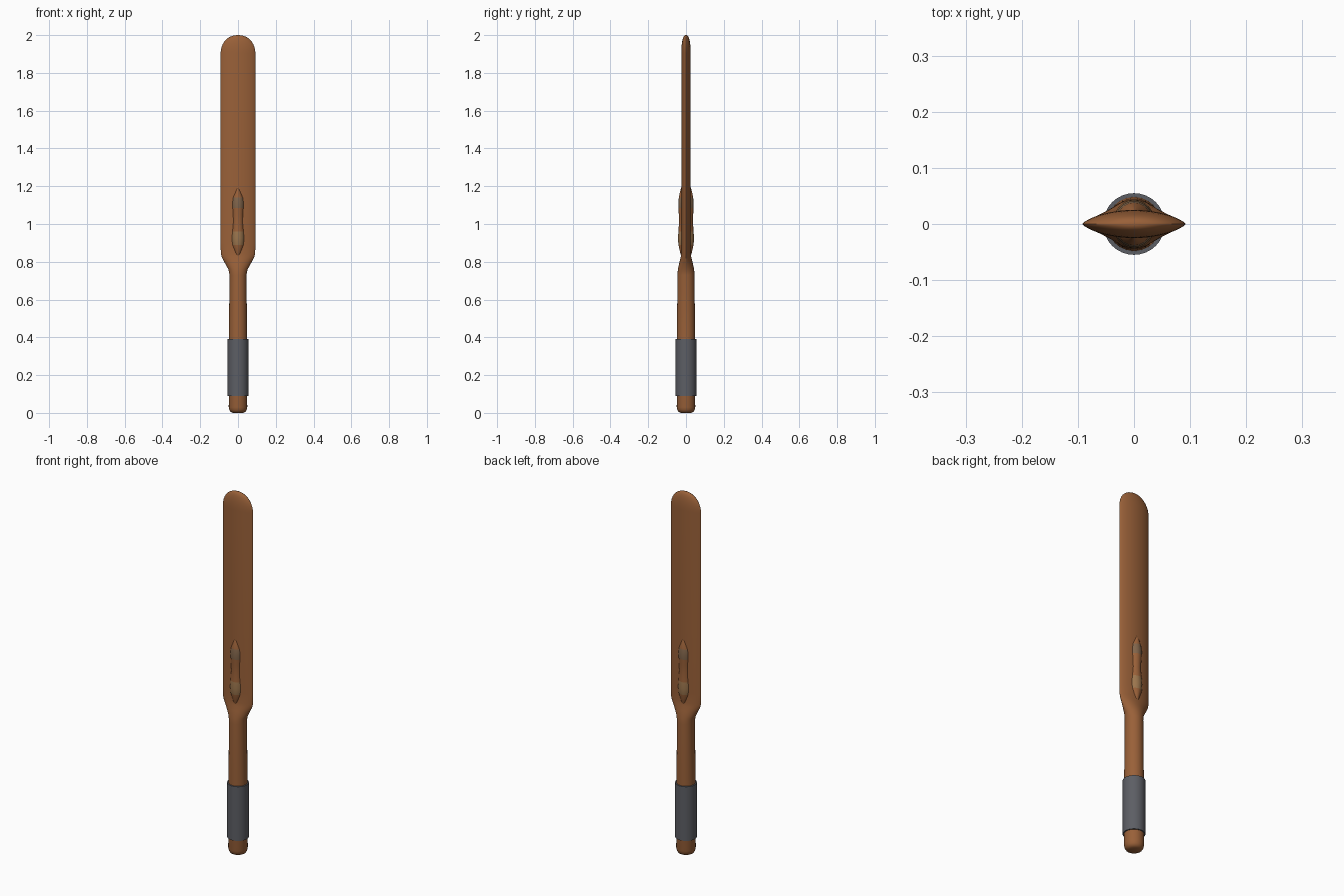
import bpy, bmesh, math

if "Cube" in bpy.data.objects:
    bpy.data.objects.remove(bpy.data.objects["Cube"])


def mat(name, rgb):
    m = bpy.data.materials.new(name)
    m.diffuse_color = (*rgb, 1)
    m.use_nodes = True
    m.node_tree.nodes["Principled BSDF"].inputs["Base Color"].default_value = m.diffuse_color
    return m


WOOD = mat("brown wood", (0.32, 0.118, 0.040))
GRIP = mat("grey wrap", (0.108, 0.112, 0.128))
TAN = mat("tan inlay", (0.33, 0.18, 0.075))
TAUPE = mat("taupe inlay", (0.22, 0.13, 0.07))


def loft(name, sections, mats, sides=32, rule=None, angle=40):
    """Skin sections (z, half width x, half depth y, lens power)."""
    bm = bmesh.new()
    rings = []
    for z, w, d, p in sections:
        ring = []
        for i in range(sides):
            a = 2 * math.pi * i / sides
            s = math.sin(a)
            ring.append(bm.verts.new((w * math.cos(a), d * math.copysign(abs(s) ** p, s), z)))
        rings.append(ring)
    for a, b in zip(rings, rings[1:]):
        for i in range(sides):
            j = (i + 1) % sides
            bm.faces.new((a[i], a[j], b[j], b[i]))
    bm.faces.new(rings[0][::-1])
    bm.faces.new(rings[-1])
    bmesh.ops.recalc_face_normals(bm, faces=bm.faces[:])
    if rule:
        for f in bm.faces:
            f.material_index = rule(f.calc_center_median().z)
    me = bpy.data.meshes.new(name)
    bm.to_mesh(me)
    bm.free()
    for m in mats:
        me.materials.append(m)
    ob = bpy.data.objects.new(name, me)
    bpy.context.collection.objects.link(ob)
    bpy.ops.object.select_all(action='DESELECT')
    ob.select_set(True)
    bpy.context.view_layer.objects.active = ob
    bpy.ops.object.shade_smooth_by_angle(angle=math.radians(angle))
    return ob


# Handle, shoulders and lens-shaped blade in one body
body = [(0.0, 0.028, 0.028, 1), (0.006, 0.040, 0.040, 1), (0.016, 0.046, 0.046, 1),
        (0.03, 0.049, 0.049, 1), (0.39, 0.048, 0.048, 1), (0.73, 0.045, 0.045, 1),
        (0.76, 0.051, 0.043, 1.08), (0.80, 0.073, 0.034, 1.3), (0.825, 0.086, 0.028, 1.45),
        (0.845, 0.091, 0.025, 1.5), (0.90, 0.092, 0.025, 1.5), (1.905, 0.092, 0.025, 1.5)]
# Rounded blade tip
for k in range(1, 10):
    t = math.radians(min(10 * k, 88))
    c = math.cos(t)
    body.append((1.905 + 0.095 * math.sin(t), 0.092 * c ** 0.9, 0.025 * c ** 0.8, 1.5 - 0.04 * k))
body[-1] = (2.0, body[-1][1], body[-1][2], body[-1][3])
loft("paddle_body", body, [WOOD], 40)

# Sleeve wrapped round the handle
loft("grip_sleeve", [(0.09, 0.055, 0.055, 1), (0.39, 0.055, 0.055, 1)], [GRIP])

# Raised wavy ridge showing on both blade faces, with two inlaid bands
ridge = [(0.82, 0.004, 0.022, 1), (0.845, 0.020, 0.030, 1), (0.89, 0.036, 0.040, 1),
         (0.925, 0.038, 0.043, 1), (0.96, 0.036, 0.040, 1), (1.01, 0.032, 0.037, 1),
         (1.05, 0.033, 0.038, 1), (1.085, 0.035, 0.040, 1), (1.11, 0.036, 0.041, 1),
         (1.14, 0.033, 0.038, 1), (1.17, 0.020, 0.032, 1), (1.20, 0.004, 0.023, 1)]
loft("blade_ridge", ridge, [WOOD, TAN, TAUPE], 24,
     lambda z: 1 if 0.89 < z < 0.96 else 2 if 1.085 < z < 1.14 else 0)
